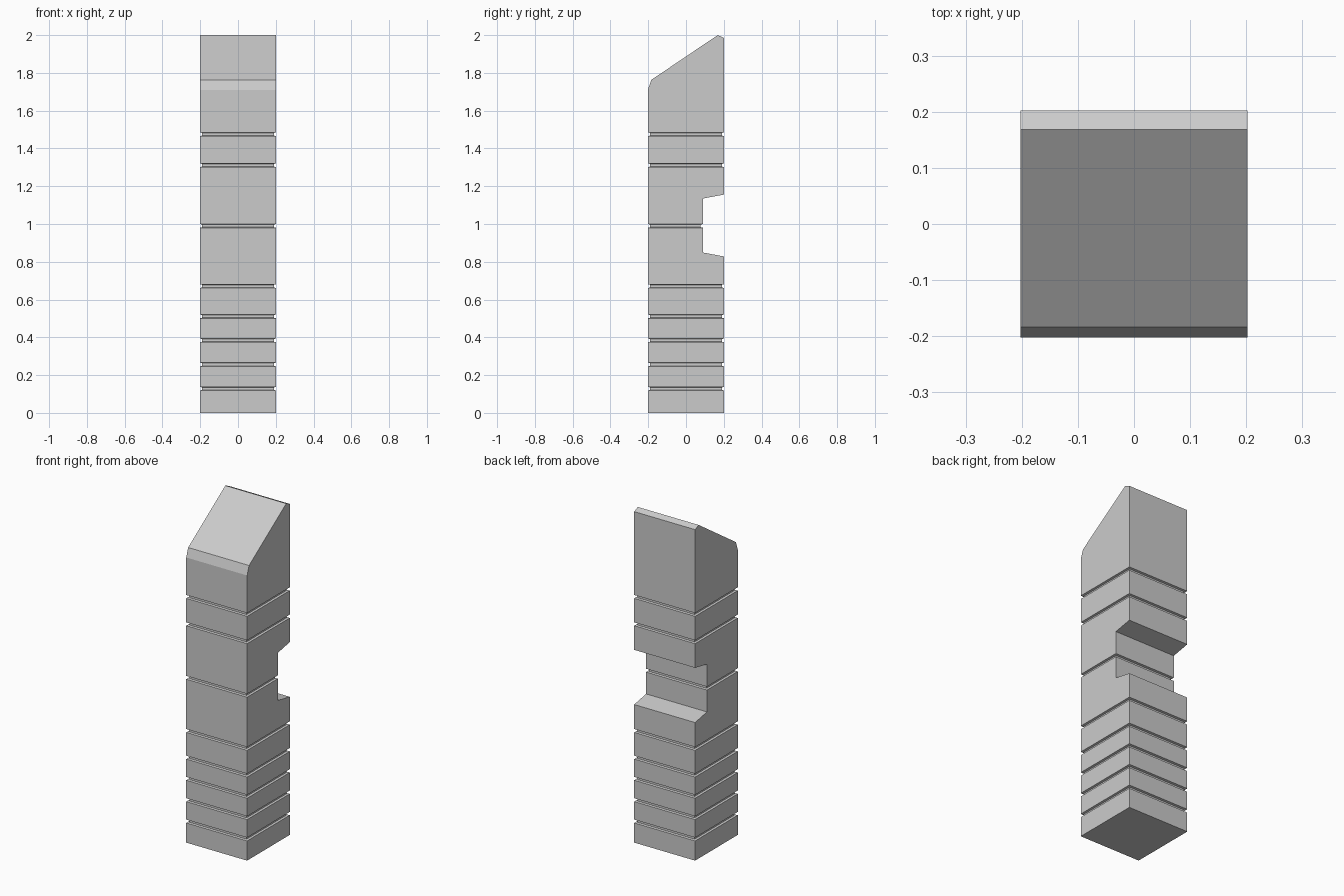
import bpy
import bmesh

if "Cube" in bpy.data.objects:
    bpy.data.objects.remove(bpy.data.objects["Cube"])

H = 0.202        # half width of the post
INSET = 0.012    # groove depth
GAP = 0.02       # groove height
SLOT_Y = 0.09    # depth position of the back recess

# Each ring is a rectangle: (half_x, front_y, front_z, back_y, back_z)
rings = []


def level(z, back=H, inset=0.0):
    rings.append((H - inset, -H + inset, z, back - inset, z))


def groove(z, back=H):
    level(z, back)
    level(z + 0.003, back, INSET)
    level(z + GAP - 0.003, back, INSET)
    level(z + GAP, back)


# Lower shaft with its decorative grooves
level(0.0)
for z in (0.118, 0.246, 0.374, 0.501, 0.661):
    groove(z)

# Recess in the back, with a groove running through its middle
level(0.828)
level(0.849, SLOT_Y)
groove(0.98, SLOT_Y)
level(1.135, SLOT_Y)
level(1.156)

# Upper shaft
for z in (1.301, 1.465):
    groove(z)

# Slanted head with chamfered front and back edges
rings.append((H, -H, 1.71, H, 1.985))
rings.append((H, -0.184, 1.763, 0.168, 2.0))

# Loft the rings into one closed solid
bm = bmesh.new()
loops = [[bm.verts.new(c) for c in ((-x, fy, fz), (x, fy, fz), (x, by, bz), (-x, by, bz))]
         for x, fy, fz, by, bz in rings]
for a, b in zip(loops, loops[1:]):
    for i in range(4):
        j = (i + 1) % 4
        bm.faces.new((a[i], a[j], b[j], b[i]))
bm.faces.new(loops[0][::-1])
bm.faces.new(loops[-1])
bmesh.ops.recalc_face_normals(bm, faces=bm.faces)

mesh = bpy.data.meshes.new("grooved_post")
bm.to_mesh(mesh)
bm.free()
bpy.context.collection.objects.link(bpy.data.objects.new("grooved_post", mesh))
